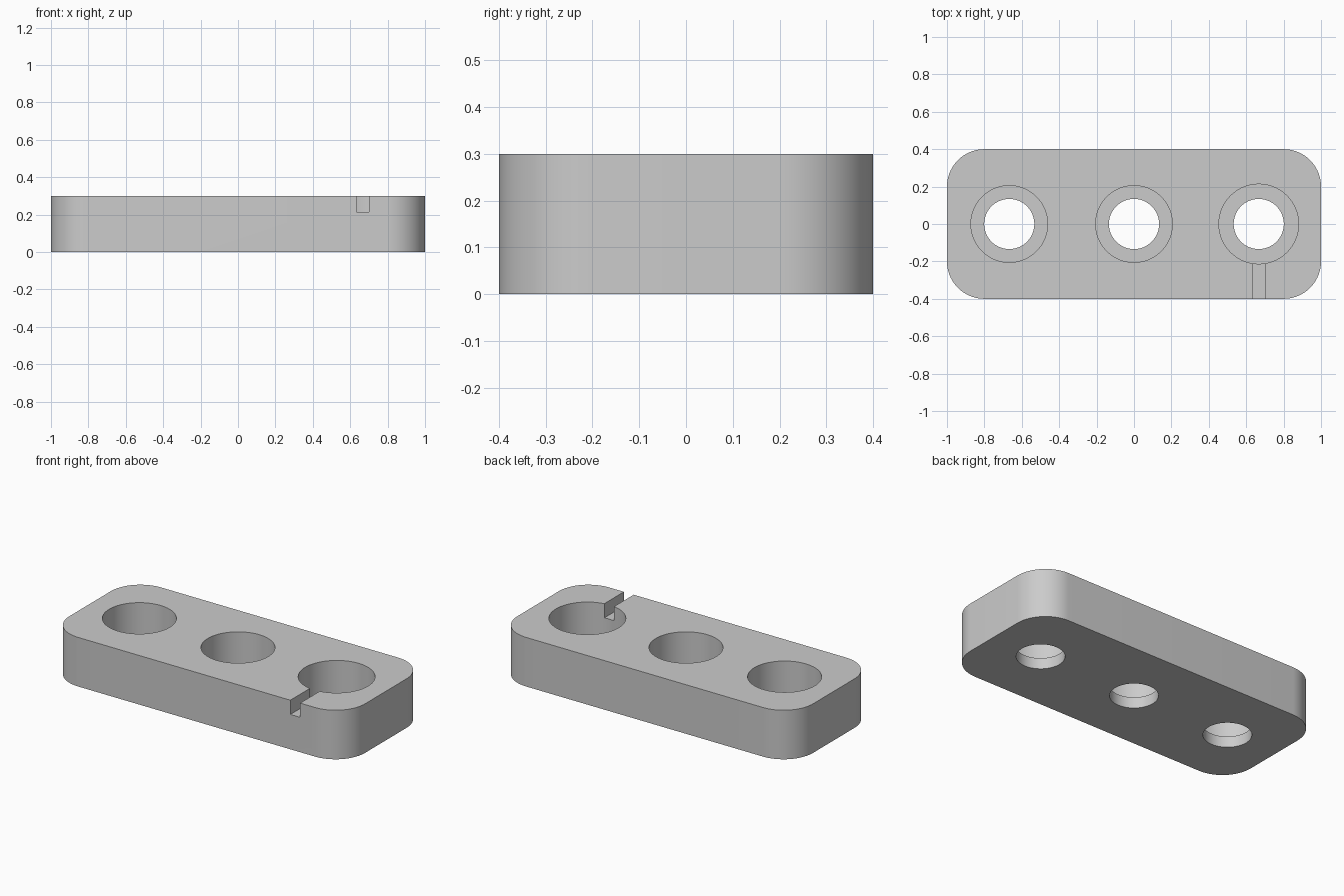
import bpy
import bmesh
import math

cube = bpy.data.objects.get("Cube")
if cube:
    bpy.data.objects.remove(cube, do_unlink=True)

LENGTH, WIDTH, HEIGHT, CORNER = 2.0, 0.8, 0.3, 0.2
PITCH, LEDGE = 0.667, 0.067

grey = bpy.data.materials.new("plain grey")
grey.use_nodes = True
colour = (0.6, 0.6, 0.6, 1)
grey.diffuse_color = colour
grey.node_tree.nodes["Principled BSDF"].inputs["Base Color"].default_value = colour


def prism(name, outline, low, high):
    """Extrude a counter-clockwise outline between two heights."""
    bm = bmesh.new()
    face = bm.faces.new([bm.verts.new((x, y, low)) for x, y in outline])
    top = bmesh.ops.extrude_face_region(bm, geom=[face])["geom"]
    verts = [v for v in top if isinstance(v, bmesh.types.BMVert)]
    bmesh.ops.translate(bm, verts=verts, vec=(0, 0, high - low))
    bmesh.ops.recalc_face_normals(bm, faces=bm.faces)
    mesh = bpy.data.meshes.new(name)
    bm.to_mesh(mesh)
    bm.free()
    obj = bpy.data.objects.new(name, mesh)
    bpy.context.collection.objects.link(obj)
    mesh.materials.append(grey)
    return obj


def arc(x, y, radius, start, sweep, steps):
    angles = [math.radians(start + sweep * i / steps) for i in range(steps + 1)]
    return [(x + radius * math.cos(a), y + radius * math.sin(a)) for a in angles]


def circle(x, radius):
    return arc(x, 0, radius, 0, 360, 72)[:-1]


# Block with rounded vertical corners
outline = []
for i, (sx, sy) in enumerate([(1, 1), (-1, 1), (-1, -1), (1, -1)]):
    outline += arc(sx * (LENGTH / 2 - CORNER), sy * (WIDTH / 2 - CORNER),
                   CORNER, 90 * i, 90, 18)
block = prism("block", outline, 0, HEIGHT)

# Through holes with wide counterbores, the last slightly wider
cutters = []
for x, radius in [(-PITCH, 0.205), (0, 0.205), (PITCH, 0.213)]:
    cutters.append(prism("hole_cutter", circle(x, 0.134), -0.1, HEIGHT + 0.1))
    cutters.append(prism("counterbore_cutter", circle(x, radius), LEDGE, HEIGHT + 0.1))

# Slot from the last counterbore out through the front
left, right = PITCH - 0.033, PITCH + 0.033
slot = [(left, -0.5), (right, -0.5), (right, -0.17), (left, -0.17)]
cutters.append(prism("slot_cutter", slot, 0.213, HEIGHT + 0.1))

for cutter in cutters:
    cutter.hide_render = True
    mod = block.modifiers.new("cut", "BOOLEAN")
    mod.operation = "DIFFERENCE"
    mod.solver = "EXACT"
    mod.object = cutter

# Bake the cuts and discard the cutters
bpy.ops.object.select_all(action="DESELECT")
block.select_set(True)
bpy.context.view_layer.objects.active = block
for mod in list(block.modifiers):
    bpy.ops.object.modifier_apply(modifier=mod.name)
for cutter in cutters:
    bpy.data.objects.remove(cutter, do_unlink=True)
bpy.ops.object.shade_smooth_by_angle(angle=math.radians(30))
